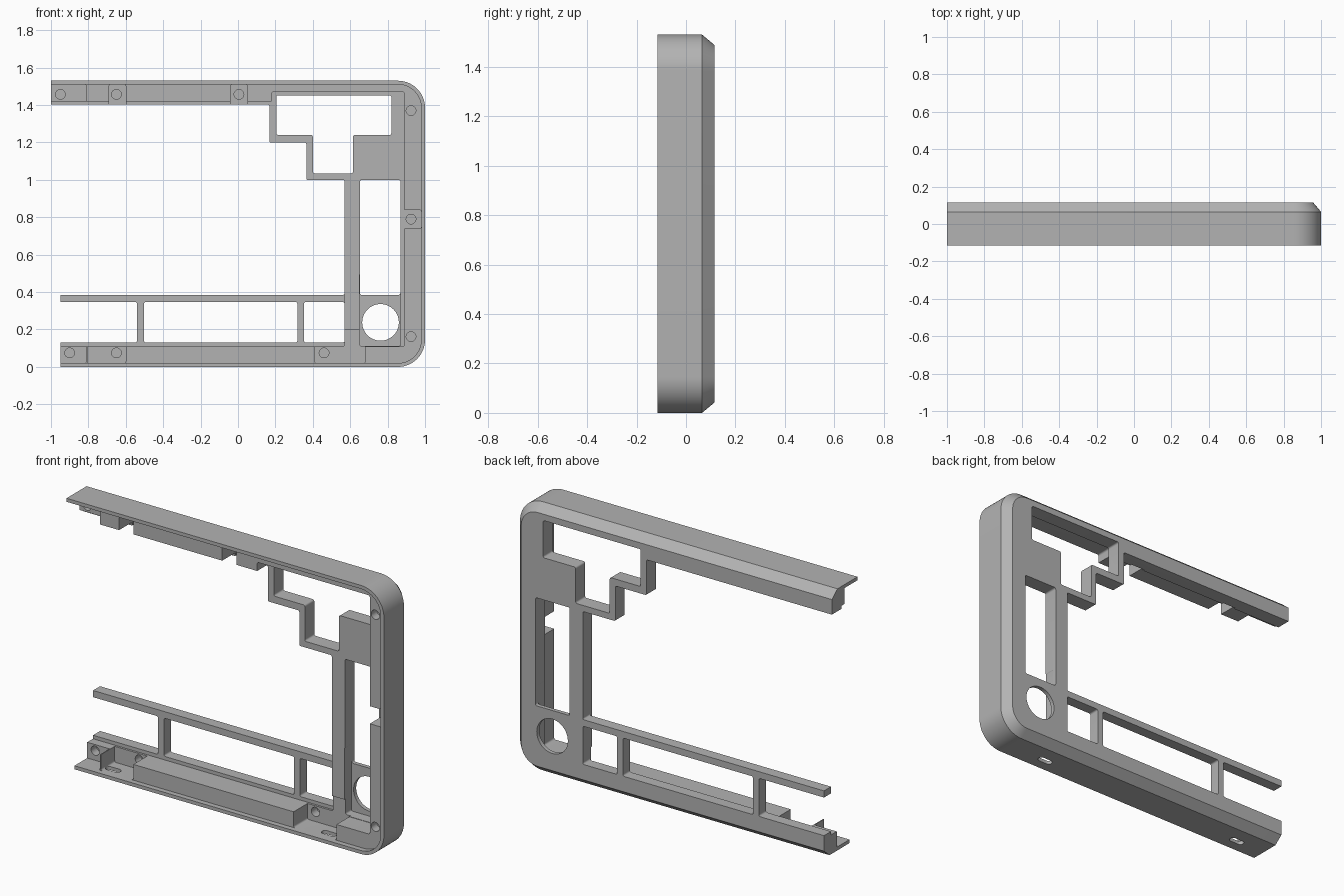
import bpy, bmesh, math
from mathutils import Vector

cube = bpy.data.objects.get("Cube")
if cube:
    bpy.data.objects.remove(cube, do_unlink=True)

FRONT, LEDGE, FLOOR, SHOULDER, BACK = -0.115, -0.085, 0.04, 0.065, 0.115
LEFT, RIGHT, TOP = -1.0, 1.0, 1.53
OUT = -1.3          # beyond the open left end
WALL = 0.02

grey = bpy.data.materials.new("grey_plastic")
grey.use_nodes = True
grey.diffuse_color = (0.45, 0.45, 0.45, 1)
grey.node_tree.nodes["Principled BSDF"].inputs["Base Color"].default_value = (0.45, 0.45, 0.45, 1)


def rounded(points, radius, steps=4):
    """Round every corner of an x-z outline."""
    result = []
    for i, p in enumerate(points):
        p = Vector(p)
        a = (Vector(points[i - 1]) - p).normalized()
        b = (Vector(points[(i + 1) % len(points)]) - p).normalized()
        centre = p + (a + b) * radius
        for k in range(steps + 1):
            t = k / steps * math.pi / 2
            result.append(centre - b * radius * math.cos(t) - a * radius * math.sin(t))
    return result


def rect(x0, x1, z0, z1):
    return [(x0, z0), (x1, z0), (x1, z1), (x0, z1)]


def disc(x, z, radius, sides=32):
    return [(x + radius * math.cos(2 * math.pi * k / sides),
             z + radius * math.sin(2 * math.pi * k / sides)) for k in range(sides)]


def d_outline(left, inset):
    """Square on the left, round corners on the right."""
    r, x, z0, z1 = 0.145 - inset, RIGHT - inset, inset, TOP - inset
    arc = [(x - r + r * math.cos(t), r * math.sin(t))
           for t in [math.pi / 2 * k / 14 for k in range(15)]]
    lower = [(px, z0 + r - pz) for px, pz in reversed(arc)]
    upper = [(px, z1 - r + pz) for px, pz in arc]
    return [(left, z0)] + lower + upper + [(left, z1)]


def loft(name, rings):
    """Solid through a list of (outline, y) rings."""
    bm = bmesh.new()
    loops = [[bm.verts.new((x, y, z)) for x, z in outline] for outline, y in rings]
    n = len(loops[0])
    for a, b in zip(loops, loops[1:]):
        for i in range(n):
            j = (i + 1) % n
            bm.faces.new((a[i], a[j], b[j], b[i]))
    bm.faces.new(loops[0])
    bm.faces.new(loops[-1])
    bmesh.ops.recalc_face_normals(bm, faces=bm.faces)
    mesh = bpy.data.meshes.new(name)
    bm.to_mesh(mesh)
    bm.free()
    obj = bpy.data.objects.new(name, mesh)
    bpy.context.collection.objects.link(obj)
    mesh.materials.append(grey)
    return obj


# Outer body with a chamfered back edge
frame = loft("case_frame", [(d_outline(LEFT, 0), FRONT),
                            (d_outline(LEFT, 0), SHOULDER),
                            (d_outline(LEFT, 0.042), BACK)])
cutters = []


def cut(outline, y1, y0=-0.3):
    cutters.append(loft("cutter", [(outline, y0), (outline, y1)]))


def pocket(x0, x1, z0, z1, depth, radius=0.01):
    cut(rounded(rect(x0, x1, z0, z1), radius), depth)


THROUGH = 0.3
# Shallow recess inside the rim
cut(d_outline(OUT, WALL), LEDGE)
# Stepped pockets in front of the ribs
pocket(0.18, 0.89, 0.11, 1.47, 0.03)
pocket(OUT, 0.3, 0.6, 1.42, 0.03)
pocket(OUT, 0.57, 0.11, 0.7, 0.052)
pocket(0.65, 0.87, 0.112, 0.5, 0.092)
# Shorter lower left end
cut(rect(OUT, -0.95, -0.2, 0.7), THROUGH)

# Main opening with its stair-shaped corner
cut(rounded([(OUT, 0.385), (0.57, 0.385), (0.57, 1.0), (0.365, 1.0), (0.365, 1.2),
             (0.168, 1.2), (0.168, 1.402), (OUT, 1.402)], 0.008), THROUGH)
# Upper stepped window
cut(rounded([(0.205, 1.24), (0.4, 1.24), (0.4, 1.035), (0.615, 1.035), (0.615, 1.24),
             (0.82, 1.24), (0.82, 1.452), (0.205, 1.452)], 0.01), THROUGH)
# Tall window, lower windows and round opening
pocket(0.652, 0.868, 0.385, 1.0, THROUGH)
for x0, x1 in ((OUT, -0.54), (-0.503, 0.317), (0.353, 0.57)):
    pocket(x0, x1, 0.13, 0.347, THROUGH)
cut(disc(0.762, 0.238, 0.098, 48), THROUGH)

# Notches in the top, bottom and right rails
for x0, x1, depth in ((OUT, -0.81, 0), (-0.69, -0.6, FLOOR), (-0.04, 0.05, FLOOR)):
    pocket(x0, x1, 1.3, TOP - WALL, depth)
for x0, x1, depth in ((OUT, -0.81, 0), (-0.805, -0.6, FLOOR), (0.41, 0.68, FLOOR)):
    pocket(x0, x1, WALL, 0.2, depth)
pocket(0.8, RIGHT - WALL, 0.74, 0.84, 0.03)

# Screw holes
for x, z, y in ((-0.95, 1.457, 0), (-0.65, 1.457, FLOOR), (0.005, 1.457, FLOOR),
                (-0.9, 0.075, 0), (-0.65, 0.075, FLOOR), (0.46, 0.075, FLOOR),
                (0.925, 1.37, LEDGE), (0.925, 0.162, LEDGE), (0.925, 0.79, 0.03)):
    cut(disc(x, z, 0.026, 24), y + 0.05)

# Slots through the bottom wall
for x in (-0.76, 0.6):
    slot = loft("cutter", [(rounded(rect(-0.045, 0.045, -0.02, 0.02), 0.0195, 6), y)
                           for y in (-0.05, 0.05)])
    slot.rotation_euler.x = math.pi / 2
    slot.location = (x, -0.037, 0)
    cutters.append(slot)

# Carve the body and discard the cutters
for cutter in cutters:
    cutter.hide_render = True
    mod = frame.modifiers.new("carve", "BOOLEAN")
    mod.operation = "DIFFERENCE"
    mod.solver = "EXACT"
    mod.object = cutter
bpy.context.view_layer.update()
carved = bpy.data.meshes.new_from_object(
    frame.evaluated_get(bpy.context.evaluated_depsgraph_get()))
frame.modifiers.clear()
frame.data = carved
for cutter in cutters:
    bpy.data.objects.remove(cutter, do_unlink=True)

bpy.ops.object.select_all(action="DESELECT")
frame.select_set(True)
bpy.context.view_layer.objects.active = frame
bpy.ops.object.shade_smooth_by_angle(angle=math.radians(25))
